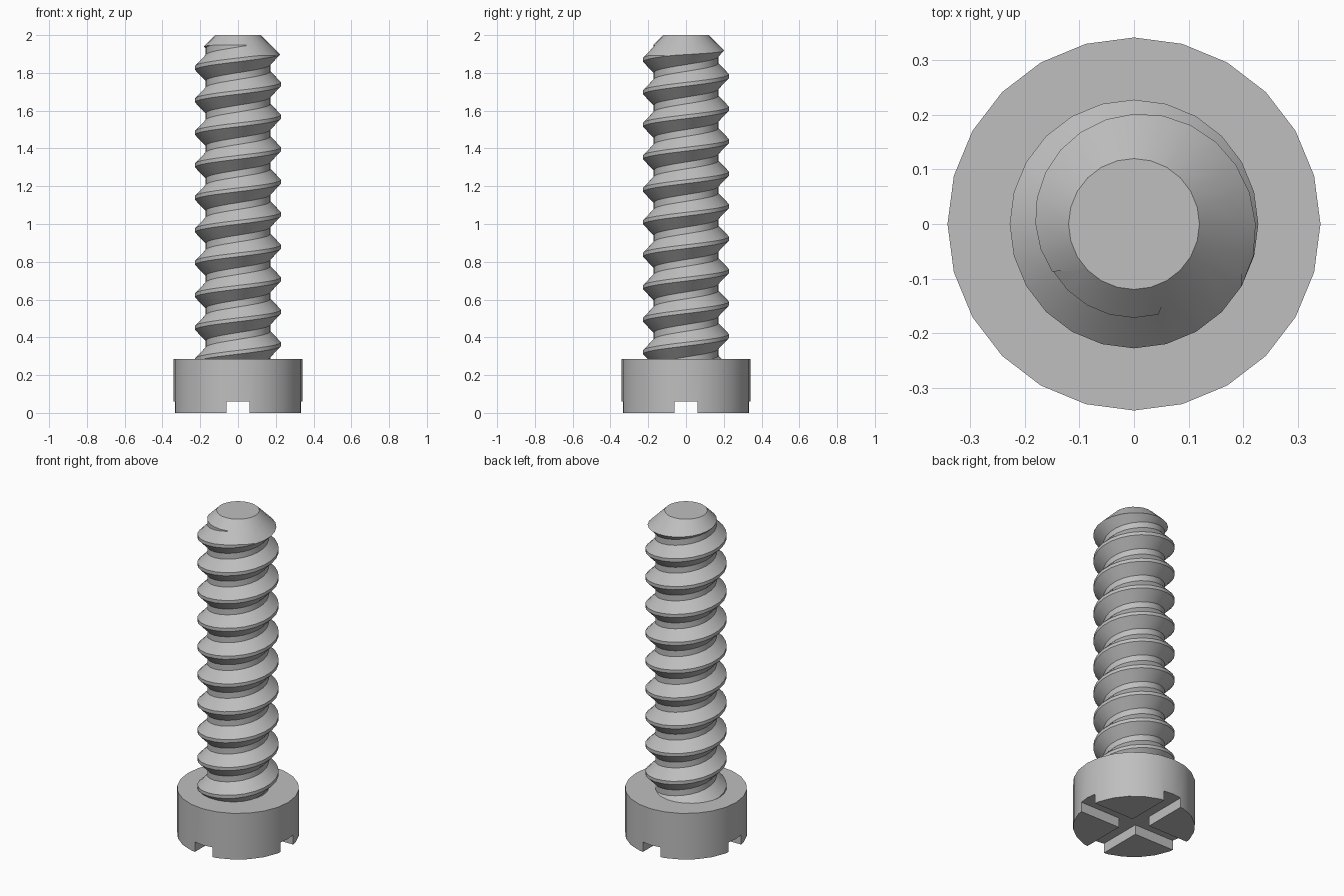
import bpy
import bmesh
from math import cos, sin, pi

if "Cube" in bpy.data.objects:
    bpy.data.objects.remove(bpy.data.objects["Cube"], do_unlink=True)

SIDES = 24
PITCH = 0.172
CREST_START = 0.278            # crest height on the -x side, first turn
ROOT_R, CREST_R = 0.172, 0.228
TIP_R, TOP, BURIED = 0.12, 2.0, 0.15
HEAD_R, HEAD_H = 0.342, 0.285
SLOT_HALF, SLOT_DEPTH = 0.06, 0.06

# One turn of thread: radius and height relative to the crest
PROFILE = [(ROOT_R, -0.104), (ROOT_R, -0.068), (CREST_R, -0.01), (CREST_R, 0.01)]

# Grey metal
metal = bpy.data.materials.new("grey metal")
metal.use_nodes = True
GREY = (0.52, 0.52, 0.52, 1)
metal.diffuse_color = GREY
metal.node_tree.nodes["Principled BSDF"].inputs["Base Color"].default_value = GREY


def make_object(name, bm):
    bmesh.ops.recalc_face_normals(bm, faces=bm.faces)
    mesh = bpy.data.meshes.new(name)
    bm.to_mesh(mesh)
    bm.free()
    obj = bpy.data.objects.new(name, mesh)
    bpy.context.collection.objects.link(obj)
    mesh.materials.append(metal)
    return obj


def activate(obj):
    bpy.ops.object.select_all(action='DESELECT')
    obj.select_set(True)
    bpy.context.view_layer.objects.active = obj


def outside_tip(r, z):
    return r + z - TIP_R - TOP


def thread_point(step, j):
    """Point of the helical thread, trimmed by the conical tip."""
    if j == len(PROFILE):
        step, j = step + SIDES, 0
    angle = 2 * pi * (step % SIDES) / SIDES
    base = CREST_START + (step / SIDES - 0.5) * PITCH
    r, dz = PROFILE[j]
    z = base + dz
    pr, pdz = PROFILE[j - 1]
    pz = base + pdz - (PITCH if j == 0 else 0)
    here, before = outside_tip(r, z), outside_tip(pr, pz)
    if here > 0 and before < 0:
        t = before / (before - here)
        r, z = pr + (r - pr) * t, pz + (z - pz) * t
    elif here > 0:
        z = min(z, TOP)
        r = TIP_R + TOP - z
    if z < BURIED:
        r, z = TIP_R, BURIED
    return r * cos(angle), r * sin(angle), z


# Threaded shank with chamfered tip
bm = bmesh.new()
for step in range(-2 * SIDES, 12 * SIDES):
    for j in range(len(PROFILE)):
        corners = [thread_point(step, j), thread_point(step + 1, j),
                   thread_point(step + 1, j + 1), thread_point(step, j + 1)]
        if len({tuple(round(c, 5) for c in p) for p in corners}) > 2:
            bm.faces.new([bm.verts.new(p) for p in corners])
bmesh.ops.remove_doubles(bm, verts=bm.verts, dist=0.00002)
bmesh.ops.holes_fill(bm, edges=[e for e in bm.edges if e.is_boundary], sides=0)
shank = make_object("threaded_shank", bm)

# Cylindrical head
bm = bmesh.new()
ring = [bm.verts.new((HEAD_R * cos(2 * pi * i / SIDES), HEAD_R * sin(2 * pi * i / SIDES), 0))
        for i in range(SIDES)]
bottom = bm.faces.new(ring)
new = bmesh.ops.extrude_face_region(bm, geom=[bottom])["geom"]
bmesh.ops.translate(bm, vec=(0, 0, HEAD_H), verts=[g for g in new if isinstance(g, bmesh.types.BMVert)])
head = make_object("screw_head", bm)

# Cross-shaped slot cutter
bm = bmesh.new()
s, reach = SLOT_HALF, 0.5
outline = []
for k in range(4):
    c, d = round(cos(k * pi / 2)), round(sin(k * pi / 2))
    outline += [(x * c - y * d, x * d + y * c) for x, y in ((reach, -s), (reach, s), (s, s))]
cross = bm.faces.new([bm.verts.new((x, y, -0.1)) for x, y in outline])
new = bmesh.ops.extrude_face_region(bm, geom=[cross])["geom"]
bmesh.ops.translate(bm, vec=(0, 0, SLOT_DEPTH + 0.1), verts=[g for g in new if isinstance(g, bmesh.types.BMVert)])
cutter = make_object("slot_cutter", bm)
cutter.hide_render = True

activate(head)
cut = head.modifiers.new("cross slot", 'BOOLEAN')
cut.operation = 'DIFFERENCE'
cut.solver = 'EXACT'
cut.object = cutter
bpy.ops.object.modifier_apply(modifier=cut.name)
bpy.data.objects.remove(cutter, do_unlink=True)

# Smooth the rounded surfaces, keep the edges crisp
for obj in (shank, head):
    activate(obj)
    bpy.ops.object.shade_smooth_by_angle(angle=pi / 6)
